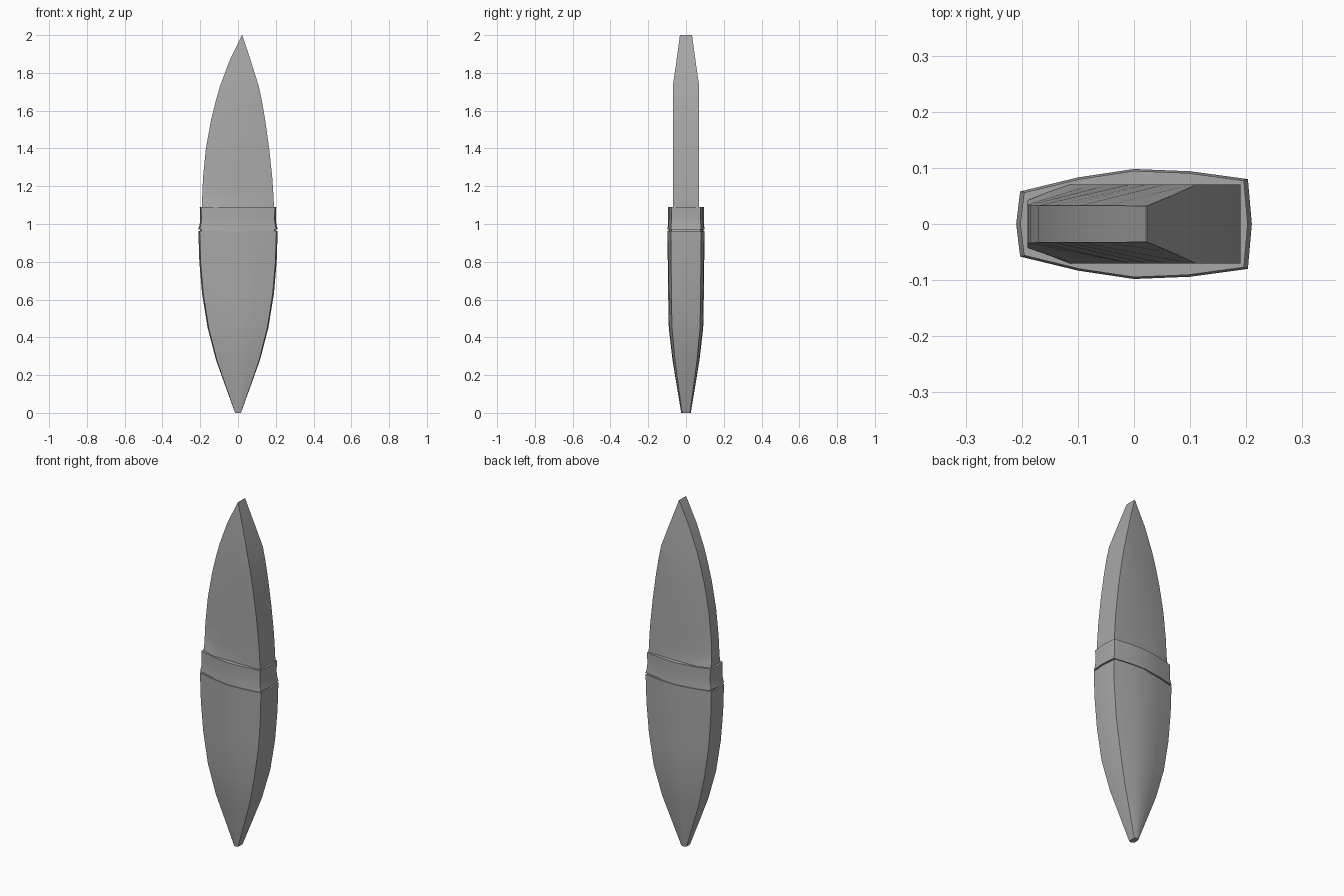
import bpy, bmesh, math

if "Cube" in bpy.data.objects:
    bpy.data.objects.remove(bpy.data.objects["Cube"])

# Dark grey finish for every part
grey = bpy.data.materials.new("dark_grey")
grey.diffuse_color = (0.39, 0.39, 0.39, 1)
grey.use_nodes = True
grey.node_tree.nodes["Principled BSDF"].inputs["Base Color"].default_value = grey.diffuse_color


def loft(name, rings):
    """Skin a stack of equal-length point rings and cap both ends."""
    bm = bmesh.new()
    rows = [[bm.verts.new(p) for p in ring] for ring in rings]
    n = len(rows[0])
    for a, b in zip(rows, rows[1:]):
        for i in range(n):
            j = (i + 1) % n
            bm.faces.new((a[i], a[j], b[j], b[i]))
    bm.faces.new(rows[0][::-1])
    bm.faces.new(rows[-1])
    bmesh.ops.recalc_face_normals(bm, faces=bm.faces)
    mesh = bpy.data.meshes.new(name)
    bm.to_mesh(mesh)
    bm.free()
    mesh.materials.append(grey)
    obj = bpy.data.objects.new(name, mesh)
    bpy.context.collection.objects.link(obj)
    bpy.ops.object.select_all(action='DESELECT')
    obj.select_set(True)
    bpy.context.view_layer.objects.active = obj
    bpy.ops.object.shade_smooth_by_angle(angle=math.radians(30))
    return obj


# Handle cross-section at full width, mirrored front to back
half = [(0.203, 0.08), (0.1, 0.094), (0, 0.098), (-0.1, 0.083), (-0.203, 0.058)]
section = [(0.21, 0)] + half + [(-0.21, 0)] + [(x, -y) for x, y in half[::-1]]


def ring(z, sx, sy):
    return [(x * sx, y * sy, z) for x, y in section]


# Tapered handle: height, width factor, thickness factor
loft("handle", [ring(*r) for r in [
    (0, 0.075, 0.26), (0.28, 0.555, 0.73), (0.45, 0.765, 0.93),
    (0.63, 0.905, 0.965), (0.8, 0.975, 0.985), (0.963, 1, 1)]])

# Recessed seam between the handle and the collar
loft("seam", [ring(0.955, 0.96, 0.96), ring(0.98, 0.94, 0.94)])

# Waisted collar
loft("collar", [ring(*r) for r in [
    (0.972, 1, 1), (1.0, 0.965, 0.975), (1.03, 0.953, 0.96),
    (1.09, 0.965, 0.965)]])

# Blade: height, cutting edge x, bevel crease x, spine x, edge and spine half thickness
stations = [
    (1.08, -0.188, -0.12, 0.19, 0.043, 0.07),
    (1.1, -0.19, -0.11, 0.19, 0.042, 0.07),
    (1.125, -0.19, -0.075, 0.189, 0.037, 0.07),
    (1.16, -0.189, -0.045, 0.187, 0.035, 0.07),
    (1.25, -0.185, -0.025, 0.181, 0.034, 0.07),
    (1.4, -0.17, -0.01, 0.165, 0.033, 0.07),
    (1.55, -0.143, 0.02, 0.144, 0.033, 0.07),
    (1.65, -0.118, 0.053, 0.127, 0.033, 0.07),
    (1.73, -0.095, 0.1, 0.11, 0.033, 0.07),
    (1.86, -0.047, 0.064, 0.069, 0.033, 0.051),
    (2.0, 0.021, 0.022, 0.023, 0.032, 0.032)]
loft("blade", [[(e, -t, z), (c, -w, z), (s, -w, z), (s, w, z), (c, w, z), (e, t, z)]
               for z, e, c, s, t, w in stations])
